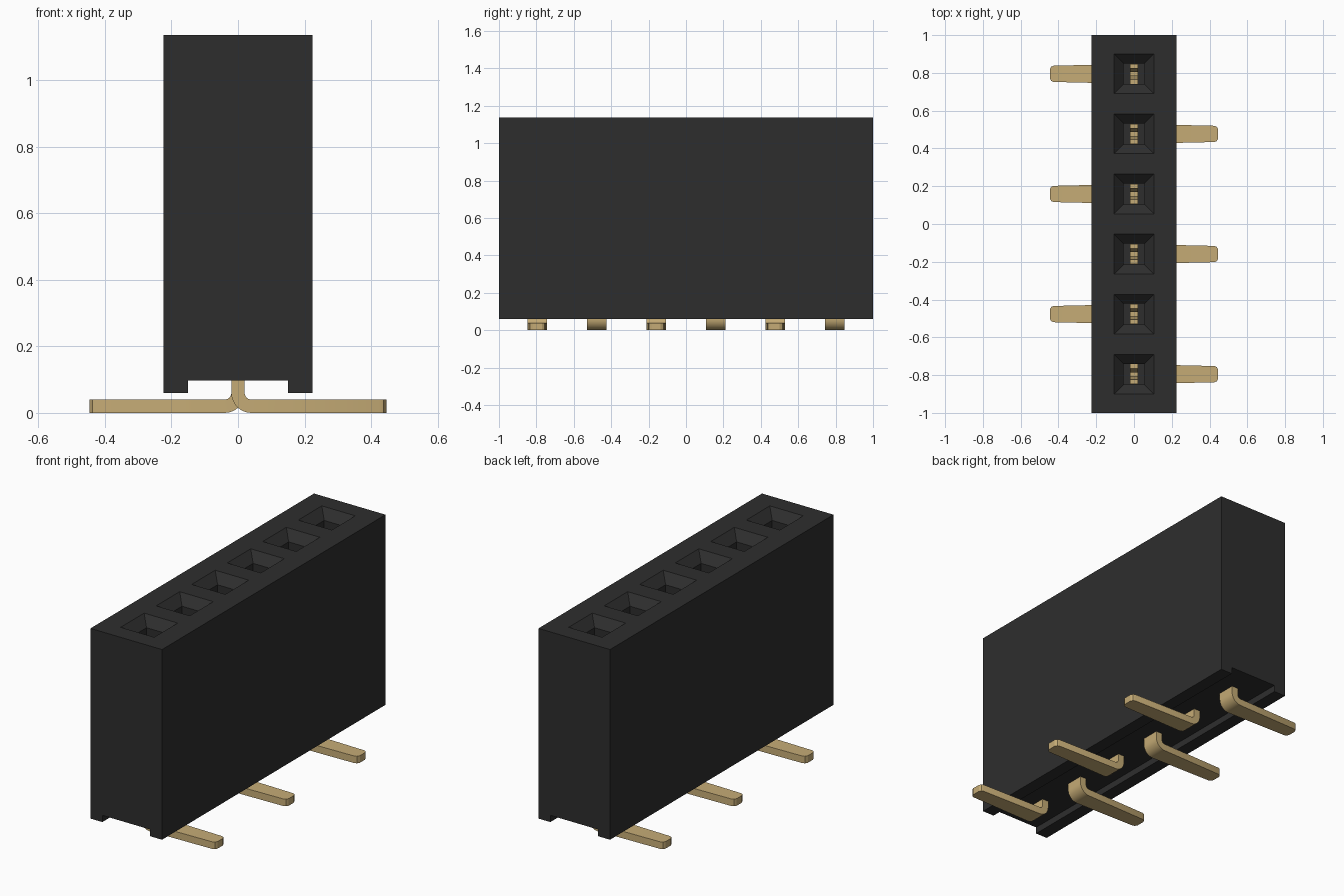
import bpy, bmesh, math

cube = bpy.data.objects.get("Cube")
if cube:
    bpy.data.objects.remove(cube, do_unlink=True)

PITCH = 0.318
TOP = 1.137
ROWS = [(i - 2.5) * PITCH for i in range(6)]


def material(name, color):
    m = bpy.data.materials.new(name)
    m.use_nodes = True
    m.diffuse_color = color
    m.node_tree.nodes["Principled BSDF"].inputs["Base Color"].default_value = color
    return m


def make_object(name, bm, mat):
    bmesh.ops.recalc_face_normals(bm, faces=bm.faces)
    mesh = bpy.data.meshes.new(name)
    bm.to_mesh(mesh)
    bm.free()
    mesh.materials.append(mat)
    ob = bpy.data.objects.new(name, mesh)
    bpy.context.collection.objects.link(ob)
    return ob


def activate(ob):
    bpy.ops.object.select_all(action='DESELECT')
    ob.select_set(True)
    bpy.context.view_layer.objects.active = ob


def loft(bm, rings):
    """Join rings of equal length with quads and cap both ends."""
    loops = [[bm.verts.new(p) for p in r] for r in rings]
    n = len(loops[0])
    for a, b in zip(loops, loops[1:]):
        for i in range(n):
            j = (i + 1) % n
            bm.faces.new((a[i], a[j], b[j], b[i]))
    bm.faces.new(loops[0])
    bm.faces.new(loops[-1])


def rect(hx, hy, y, z):
    return [(-hx, y - hy, z), (hx, y - hy, z), (hx, y + hy, z), (-hx, y + hy, z)]


black = material("black plastic", (0.027, 0.027, 0.027, 1))
gold = material("gold metal", (0.56, 0.41, 0.18, 1))

# Housing: channelled profile extruded along y
half = [(0.15, 0.098), (0.15, 0.06), (0.224, 0.06), (0.224, TOP)]
profile = half + [(-x, z) for x, z in reversed(half)]
bm = bmesh.new()
loft(bm, [[(x, y, z) for x, z in profile] for y in (-1, 1)])
housing = make_object("housing", bm, black)

# Sockets: funnel mouth above a square shaft
bm = bmesh.new()
for y in ROWS:
    loft(bm, [rect(0.055, 0.055, y, 0.2), rect(0.055, 0.055, y, TOP - 0.05),
              rect(0.105, 0.105, y, TOP), rect(0.105, 0.105, y, TOP + 0.05)])
cutter = make_object("socket_cutter", bm, black)
cutter.hide_render = True
activate(housing)
mod = housing.modifiers.new("sockets", 'BOOLEAN')
mod.object = cutter
mod.operation = 'DIFFERENCE'
mod.solver = 'EXACT'
bpy.ops.object.modifier_apply(modifier=mod.name)
bpy.data.objects.remove(cutter, do_unlink=True)


def make_pin(index, y, side):
    bm = bmesh.new()
    # Stations: (outer point, inner point, half width) down the stem, round the bend, along the foot
    stations = [((-0.02, 0.32), (0.02, 0.32), 0.052)]
    for k in range(9):
        a = math.pi / 2 * k / 8
        c, s = math.cos(a), math.sin(a)
        stations.append(((0.04 - 0.06 * c, 0.06 - 0.06 * s),
                         (0.04 - 0.02 * c, 0.06 - 0.02 * s), 0.052))
    for x, w in ((0.425, 0.043), (0.438, 0.038), (0.446, 0.024)):
        stations.append(((x, 0), (x, 0.04), w))
    loft(bm, [[(side * o[0], y - w, o[1]), (side * o[0], y + w, o[1]),
               (side * i[0], y + w, i[1]), (side * i[0], y - w, i[1])]
              for o, i, w in stations])
    # Two spring tines gripping inside the socket
    for s in (-1, 1):
        loft(bm, [rect(0.02, 0.012, y + s * 0.040, 0.32),
                  rect(0.02, 0.012, y + s * 0.022, 0.82),
                  rect(0.02, 0.012, y + s * 0.041, 0.95)])
    pin = make_object(f"pin_{index}", bm, gold)
    activate(pin)
    bpy.ops.object.shade_smooth_by_angle(angle=math.radians(25))


# Pins with feet alternating right and left
for n, row in enumerate(ROWS):
    make_pin(n + 1, row, 1 if n % 2 == 0 else -1)
